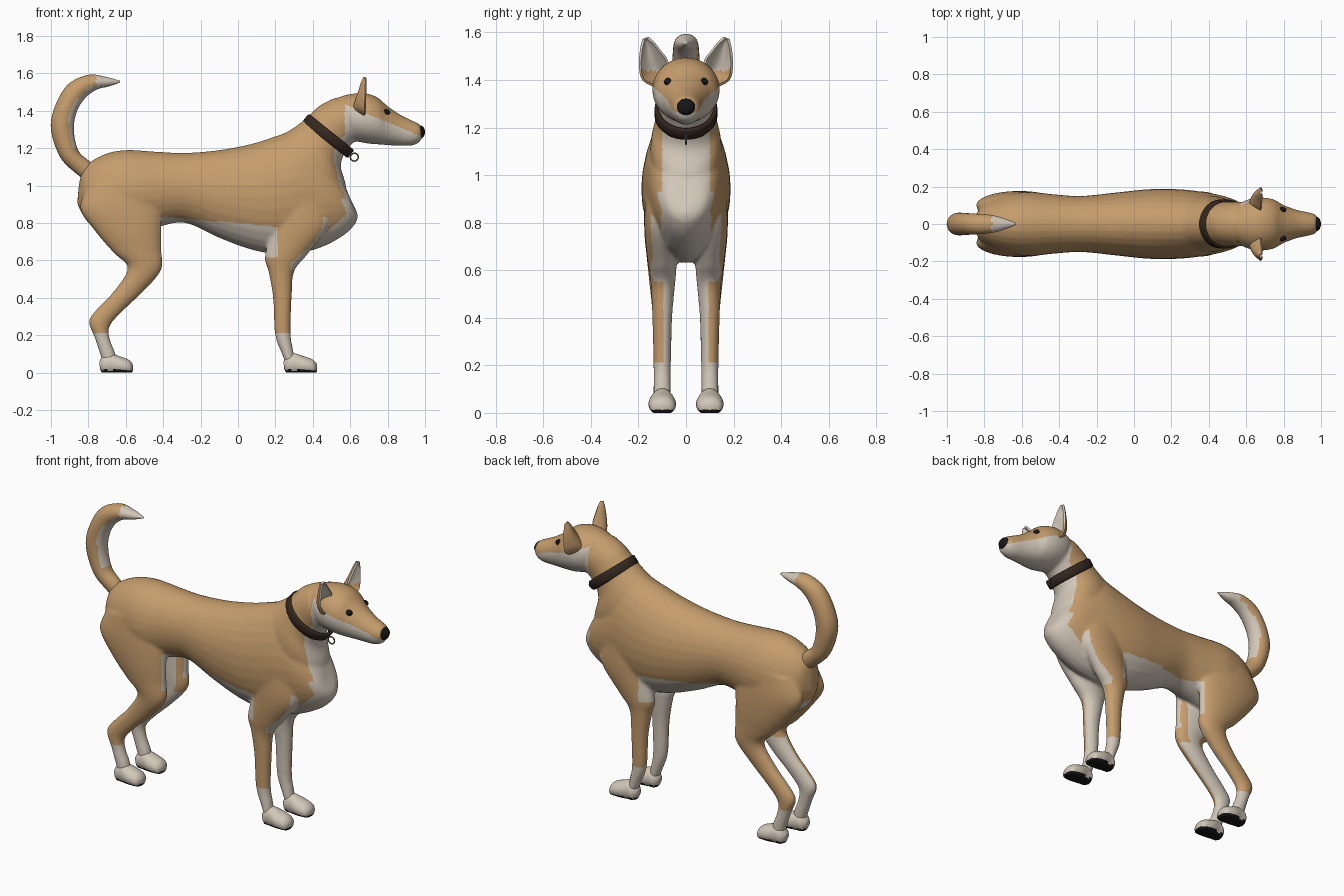
import bpy, bmesh, math
from mathutils import Vector, Matrix

if "Cube" in bpy.data.objects:
    bpy.data.objects.remove(bpy.data.objects["Cube"])


def material(name, rgb):
    m = bpy.data.materials.new(name)
    m.diffuse_color = (*rgb, 1)
    m.use_nodes = True
    m.node_tree.nodes["Principled BSDF"].inputs["Base Color"].default_value = m.diffuse_color
    return m


TAN = material("tan_fur", (0.56, 0.335, 0.15))
WHITE = material("cream_fur", (0.64, 0.57, 0.48))
BROWN = material("collar_leather", (0.035, 0.02, 0.014))
BLACK = material("black", (0.008, 0.008, 0.009))
METAL = material("ring_metal", (0.20, 0.16, 0.12))


def finish(bm, name, mats):
    bmesh.ops.recalc_face_normals(bm, faces=bm.faces)
    me = bpy.data.meshes.new(name)
    bm.to_mesh(me)
    bm.free()
    for m in mats:
        me.materials.append(m)
    ob = bpy.data.objects.new(name, me)
    bpy.context.collection.objects.link(ob)
    me.shade_smooth()
    return ob


def bake(ob):
    """Replace the mesh with its modified result."""
    dg = bpy.context.evaluated_depsgraph_get()
    me = bpy.data.meshes.new_from_object(ob.evaluated_get(dg))
    ob.modifiers.clear()
    ob.data = me
    me.shade_smooth()


def paint(ob, rule):
    for p in ob.data.polygons:
        p.material_index = int(rule(p.center, p.normal))


def spline(rows, steps=6):
    out = []
    for i in range(len(rows) - 1):
        a, b, c, d = (rows[max(i - 1, 0)], rows[i], rows[i + 1],
                      rows[min(i + 2, len(rows) - 1)])
        for k in range(steps):
            t = k / steps
            out.append([0.5 * (2 * q + (r - p) * t + (2 * p - 5 * q + 4 * r - s) * t * t
                               + (3 * q - p - 3 * r + s) * t ** 3)
                        for p, q, r, s in zip(a, b, c, d)])
    return out + [list(rows[-1])]


def loft(bm, rows, side=1, n=28):
    """Each row: edge point (x, z), opposite edge point (x, z), half width, y centre."""
    rings = []
    for x1, z1, x2, z2, w, yc in spline([r if len(r) == 6 else (*r, 0) for r in rows]):
        ring = []
        for k in range(n):
            a = 2 * math.pi * k / n
            c, s = math.cos(a) / 2, math.sin(a)
            ring.append(bm.verts.new(((x1 + x2) / 2 + (x1 - x2) * c, side * (yc + w * s),
                                      (z1 + z2) / 2 + (z1 - z2) * c)))
        rings.append(ring)
    for r, q in zip(rings, rings[1:]):
        for k in range(n):
            bm.faces.new((r[k], r[(k + 1) % n], q[(k + 1) % n], q[k]))
    bm.faces.new(rings[0])
    bm.faces.new(rings[-1])


def ball(name, loc, size, mat):
    bm = bmesh.new()
    bmesh.ops.create_uvsphere(bm, u_segments=16, v_segments=10, radius=1,
                              matrix=Matrix.Translation(loc) @ Matrix.Diagonal((*size, 1)))
    return finish(bm, name, [mat])


# Body: torso, neck, head and legs fused into one skin
torso = [(-.85, 1.01, -.86, .90, .03), (-.82, 1.10, -.80, .80, .10), (-.72, 1.165, -.70, .74, .15),
         (-.60, 1.19, -.55, .74, .172), (-.42, 1.18, -.42, .78, .158), (-.28, 1.175, -.28, .80, .15),
         (-.10, 1.19, -.10, .72, .168), (.08, 1.225, .08, .655, .186), (.22, 1.27, .25, .63, .186),
         (.34, 1.30, .42, .66, .17), (.46, 1.18, .56, .73, .14), (.56, 1.02, .63, .80, .09),
         (.60, .93, .64, .85, .03)]
neck = [(.15, 1.22, .45, .75, .15), (.26, 1.285, .575, .95, .15), (.34, 1.34, .55, 1.10, .13),
        (.39, 1.385, .57, 1.17, .12), (.44, 1.43, .59, 1.20, .118), (.52, 1.47, .62, 1.235, .12)]
head = [(.50, 1.45, .60, 1.22, .08), (.56, 1.48, .63, 1.235, .125), (.66, 1.495, .69, 1.225, .142),
        (.74, 1.475, .75, 1.22, .132), (.80, 1.425, .80, 1.216, .102), (.87, 1.378, .87, 1.213, .076),
        (.93, 1.348, .925, 1.213, .064), (.97, 1.328, .965, 1.228, .052), (.987, 1.30, .982, 1.25, .03)]
hind_leg = [(-.44, 1.05, -.80, 1.0, .07, .09), (-.41, .88, -.845, .88, .075, .10),
            (-.41, .76, -.76, .75, .07, .105), (-.41, .66, -.665, .64, .06, .105),
            (-.41, .55, -.59, .56, .05, .105), (-.50, .44, -.66, .44, .043, .10),
            (-.61, .335, -.75, .345, .038, .10), (-.685, .25, -.797, .275, .037, .10),
            (-.685, .18, -.768, .19, .035, .10), (-.655, .10, -.738, .10, .037, .10),
            (-.65, .04, -.72, .04, .036, .10)]
front_leg = [(.48, .92, .17, .98, .06, .11), (.48, .78, .18, .78, .065, .11),
             (.37, .63, .143, .62, .06, .10), (.30, .54, .163, .54, .051, .097),
             (.287, .40, .187, .40, .042, .10), (.282, .21, .197, .21, .037, .10),
             (.295, .12, .23, .11, .036, .10), (.31, .04, .26, .04, .036, .10)]
bm = bmesh.new()
for part in (torso, neck, head):
    loft(bm, part)
for side in (1, -1):
    loft(bm, hind_leg, side)
    loft(bm, front_leg, side)
body = finish(bm, "body", [TAN, WHITE])
mod = body.modifiers.new("fuse", "REMESH")
mod.mode, mod.voxel_size = "VOXEL", 0.009
mod = body.modifiers.new("soften", "SMOOTH")
mod.factor, mod.iterations = 0.5, 8
bake(body)


def coat(c, n):
    x, y, z = c.x, abs(c.y), c.z
    inward = n.y * (1 if c.y > 0 else -1) < -0.1
    if z < .21:
        return True                                     # socks
    if z > 1.17 and x > .57:
        return z < 1.41 - .42 * (x - .63)               # cheeks and jaw
    if z > .93:
        return x > .42 and y < .10 and n.x > .2         # throat
    if x > .28 and z > .55:                             # chest
        return z < .60 + .88 * (x - .30) or (n.x > .5 and y < .15) or (y < .09 and z < .8)
    if -.42 < x < .21 and z > .62:                      # belly
        return z < min(.9, .81 - .45 * (x + .1), .79 - .1 * x)+ .005 if x < -.1 else z < .80 - .1 * x
    if x > .1:
        return y < .09 or (inward and z < .6)           # inside of front legs
    return (inward and y < .105 and z < .53) or (y < .06 and z < .85)


paint(body, coat)

# Tail, pale on the inner curve and tip
bm = bmesh.new()
loft(bm, [(-.76, 1.10, -.80, 1.02, .04), (-.80, 1.135, -.86, 1.06, .045), (-.855, 1.19, -.95, 1.15, .055),
          (-.878, 1.30, -1.0, 1.30, .06), (-.86, 1.40, -.98, 1.42, .06), (-.81, 1.475, -.91, 1.54, .056),
          (-.75, 1.515, -.80, 1.592, .05), (-.69, 1.53, -.71, 1.582, .032), (-.632, 1.55, -.63, 1.56, .005)])
tail = finish(bm, "tail", [TAN, WHITE])
hub = Vector((-.76, 0, 1.36))
paint(tail, lambda c, n: (c.x > -.76 and c.z > 1.45)
      or (c.z > 1.2 and n.dot((hub - Vector((c.x, 0, c.z))).normalized()) > .5))

# Paws with dark soles and claws
paw = [(.243, .06, .247, .02, .022), (.265, .09, .265, -.01, .042), (.30, .103, .30, -.012, .048),
       (.35, .088, .35, -.012, .058), (.395, .072, .40, -.012, .052), (.415, .055, .415, -.005, .038),
       (.423, .04, .423, .012, .015)]
for side, sname in ((1, "left"), (-1, "right")):
    for dx, pname in ((0, "front"), (-.985, "hind")):
        bm = bmesh.new()
        loft(bm, [(a + dx, b, c + dx, d, w, .10) for a, b, c, d, w in paw], side)
        for v in bm.verts:
            v.co.z = max(v.co.z, 0)
        ob = finish(bm, f"{pname}_{sname}_paw", [WHITE, BLACK])
        paint(ob, lambda c, n: c.z < .014)
        for k in range(4):
            t = k - 1.5
            ball(f"{pname}_{sname}_claw", (.413 + dx - .006 * t * t, side * .10 + t * .019, .033),
                 (.011, .0045, .014), BLACK)

# Nose and eyes
ball("nose", (.972, 0, 1.286), (.028, .04, .036), BLACK)
for side in (1, -1):
    ball("eye", (.793, side * .076, 1.392), (.02, .016, .017), BLACK)

# Ears: cupped leaves facing forward (inner y, z, outer y, z, x)
ear = [(.07, 1.44, .115, 1.37, .655), (.083, 1.487, .178, 1.40, .66), (.108, 1.52, .193, 1.46, .668),
       (.135, 1.555, .188, 1.53, .676), (.160, 1.578, .178, 1.572, .682)]
for side in (1, -1):
    bm = bmesh.new()
    rows = spline(ear, 4)
    grid = []
    for i, (y1, z1, y2, z2, x) in enumerate(rows):
        depth = .06 * (1 - i / len(rows)) + .005
        grid.append([bm.verts.new((x + .025 * (1 - i / len(rows)) - depth * math.sin(math.pi * k / 10),
                                   side * (y1 + (y2 - y1) * k / 10), z1 + (z2 - z1) * k / 10))
                     for k in range(11)])
    for r, q in zip(grid, grid[1:]):
        for k in range(10):
            f = bm.faces.new((r[k], r[k + 1], q[k + 1], q[k]))
    ob = finish(bm, "left_ear" if side > 0 else "right_ear", [TAN, WHITE])
    mod = ob.modifiers.new("thickness", "SOLIDIFY")
    mod.thickness, mod.offset = .012, 0
    bake(ob)
    paint(ob, lambda c, n: n.x > .1 and c.z > 1.44)
    with bpy.context.temp_override(object=ob, active_object=ob, selected_objects=[ob],
                                   selected_editable_objects=[ob]):
        bpy.ops.object.shade_smooth_by_angle(angle=math.radians(50))

# Collar: oval strap tilted across the neck
bm = bmesh.new()
u, v, mid = Vector((.78, 0, -.626)), Vector((.626, 0, .78)), Vector((.482, 0, 1.265))
profile = [(-.013, -.024), (0, -.028), (.006, -.02), (.006, .02), (0, .028), (-.013, .024)]
rings = []
for k in range(48):
    a = 2 * math.pi * k / 48
    rings.append([bm.verts.new(mid + u * ((.15 + r) * math.cos(a)) + v * h
                               + Vector((0, (.126 + r) * math.sin(a), 0))) for r, h in profile])
for k in range(48):
    r, q = rings[k], rings[(k + 1) % 48]
    for j in range(6):
        bm.faces.new((r[j], r[(j + 1) % 6], q[(j + 1) % 6], q[j]))
finish(bm, "collar", [BROWN])

# Tag ring hanging from the collar
bpy.ops.mesh.primitive_torus_add(major_radius=.021, minor_radius=.004, major_segments=24, minor_segments=8,
                                 location=(.622, 0, 1.152), rotation=(math.pi / 2, 0, 0))
ring = bpy.context.object
ring.name = "collar_ring"
ring.data.materials.append(METAL)
ring.data.shade_smooth()
